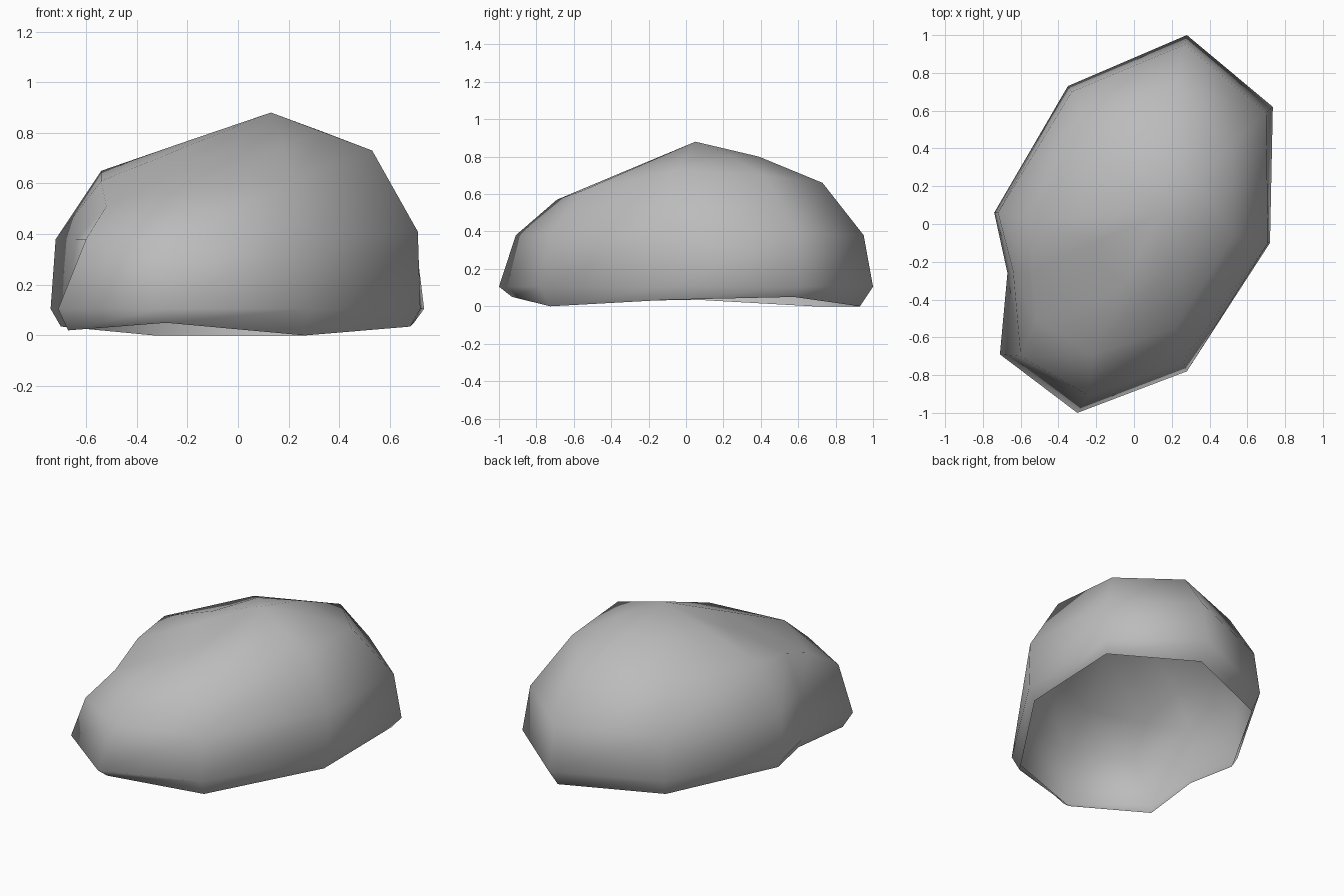
import bpy
import bmesh
from mathutils import Vector

cube = bpy.data.objects.get("Cube")
if cube:
    bpy.data.objects.remove(cube, do_unlink=True)

# Stone colour
stone = bpy.data.materials.new("stone_grey")
stone.use_nodes = True
grey = (0.5, 0.5, 0.5, 1)
stone.diffuse_color = grey
bsdf = stone.node_tree.nodes["Principled BSDF"]
bsdf.inputs["Base Color"].default_value = grey
bsdf.inputs["Roughness"].default_value = 0.9

# Nine-sided outline at the widest level, counter-clockwise from the back
outline = [(.28, 1), (-.35, .73), (-.74, .06), (-.67, -.26), (-.71, -.69),
           (-.3, -1), (.28, -.78), (.72, -.1), (.735, .62)]
rim_heights = [0, 0, .035, .03, .02, .05, 0, .035, .05]

# Wall ring above the outline, and the shoulder where the top begins
wall = [(.27, .95, .38), (-.33, .70, .38), (-.72, .06, .38), (-.64, -.25, .38),
        (-.60, -.70, .38), (-.24, -.91, .38), (.26, -.73, .38),
        (.71, -.1, .41), (.70, .59, .39)]
shoulder = [(.22, .73, .66), (-.27, .55, .65), (-.54, .02, .65), (-.54, -.25, .61),
            (-.52, -.51, .51), (-.22, -.69, .57), (.22, -.55, .62),
            (.53, -.06, .73), (.52, .42, .70)]
peak = Vector((.13, .05, .88))


def crown_point(p):
    """Point halfway up to the peak, lifted a little at the back."""
    mid = Vector(p).lerp(peak, .5)
    mid.z += .03 * max(0, min(1, p[1] / .7))
    return mid


rings = [
    [(x * .945, y * .93, z) for (x, y), z in zip(outline, rim_heights)],
    [(x, y, .105) for x, y in outline],
    wall,
    shoulder,
    [crown_point(p) for p in shoulder],
]

# Open-bottomed shell: bridge the rings, then fan the top to the peak
bm = bmesh.new()
levels = [[bm.verts.new(p) for p in ring] for ring in rings]
count = len(outline)
for low, high in zip(levels, levels[1:]):
    for i in range(count):
        j = (i + 1) % count
        bm.faces.new((low[i], low[j], high[j], high[i]))
top = bm.verts.new(peak)
for i in range(count):
    bm.faces.new((levels[-1][i], levels[-1][(i + 1) % count], top))
for face in bm.faces:
    face.smooth = True

mesh = bpy.data.meshes.new("rock")
bm.to_mesh(mesh)
bm.free()
mesh.materials.append(stone)
rock = bpy.data.objects.new("rock", mesh)
bpy.context.collection.objects.link(rock)
